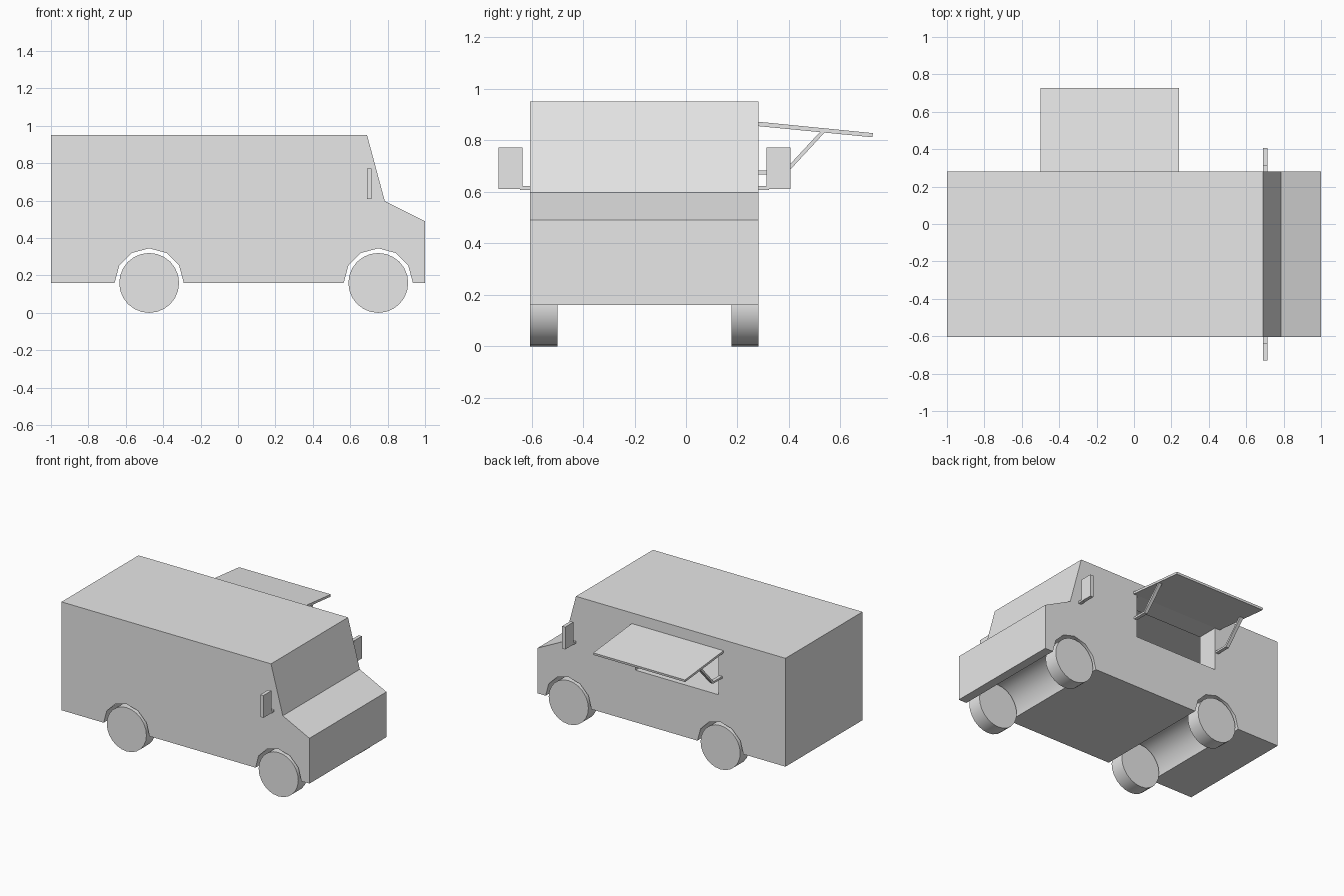
import bpy, bmesh, math
from mathutils import Matrix

if "Cube" in bpy.data.objects:
    bpy.data.objects.remove(bpy.data.objects["Cube"], do_unlink=True)

grey = bpy.data.materials.new("light_grey")
grey.use_nodes = True
grey.diffuse_color = (0.8, 0.8, 0.8, 1)
for node in grey.node_tree.nodes:
    if node.type == 'BSDF_PRINCIPLED':
        node.inputs["Base Color"].default_value = (0.8, 0.8, 0.8, 1)

RIGHT, LEFT = -0.605, 0.282          # side walls of the body in y
MIDDLE = (RIGHT + LEFT) / 2
AXLES = (-0.475, 0.75)


def add_object(name, bm):
    bmesh.ops.recalc_face_normals(bm, faces=bm.faces[:])
    mesh = bpy.data.meshes.new(name)
    bm.to_mesh(mesh)
    bm.free()
    mesh.materials.append(grey)
    obj = bpy.data.objects.new(name, mesh)
    bpy.context.collection.objects.link(obj)
    return obj


def prism_y(name, profile, y0, y1):
    """Extrude an (x, z) outline from y0 to y1."""
    bm = bmesh.new()
    face = bm.faces.new([bm.verts.new((x, y0, z)) for x, z in profile])
    new = bmesh.ops.extrude_face_region(bm, geom=[face])["geom"]
    verts = [v for v in new if isinstance(v, bmesh.types.BMVert)]
    bmesh.ops.translate(bm, verts=verts, vec=(0, y1 - y0, 0))
    return add_object(name, bm)


def prism_x(name, profile, x0, x1):
    """Extrude a (y, z) outline from x0 to x1."""
    bm = bmesh.new()
    face = bm.faces.new([bm.verts.new((x0, y, z)) for y, z in profile])
    new = bmesh.ops.extrude_face_region(bm, geom=[face])["geom"]
    verts = [v for v in new if isinstance(v, bmesh.types.BMVert)]
    bmesh.ops.translate(bm, verts=verts, vec=(x1 - x0, 0, 0))
    return add_object(name, bm)


def box(name, x0, x1, y0, y1, z0, z1):
    return prism_y(name, [(x0, z0), (x1, z0), (x1, z1), (x0, z1)], y0, y1)


def select_only(obj):
    bpy.ops.object.select_all(action='DESELECT')
    obj.select_set(True)
    bpy.context.view_layer.objects.active = obj


def smooth(obj):
    select_only(obj)
    bpy.ops.object.shade_smooth_by_angle(angle=math.radians(40))


def cut(target, cutter):
    select_only(target)
    mod = target.modifiers.new("cut", 'BOOLEAN')
    mod.operation = 'DIFFERENCE'
    mod.solver = 'EXACT'
    mod.object = cutter
    bpy.ops.object.modifier_apply(modifier=mod.name)
    bpy.data.objects.remove(cutter, do_unlink=True)


# Van body: side outline with two full-width wheel arches
outline = [(1, 0.16), (1, 0.49), (0.785, 0.597), (0.69, 0.95), (-1, 0.95), (-1, 0.16)]
for axle in AXLES:
    for step in range(7):
        a = math.pi - step * math.pi / 6
        outline.append((axle + 0.185 * math.cos(a), 0.16 + 0.185 * math.sin(a)))
body = prism_y("van_body", outline, RIGHT, LEFT)

# Serving room and hatch opening in the left wall
cut(body, box("room_cutter", -0.95, 0.55, RIGHT + 0.04, LEFT - 0.155, 0.54, 0.91))
cut(body, box("hatch_cutter", -0.46, 0.21, LEFT - 0.2, LEFT + 0.05, 0.54, 0.855))
smooth(body)

# Wheels
for end, axle in zip(("rear", "front"), AXLES):
    for side, y in (("right", RIGHT + 0.0525), ("left", LEFT - 0.0525)):
        bm = bmesh.new()
        bmesh.ops.create_cone(bm, cap_ends=True, segments=24, radius1=0.16,
                              radius2=0.16, depth=0.105,
                              matrix=Matrix.Rotation(math.pi / 2, 4, 'X'))
        wheel = add_object(f"{end}_{side}_wheel", bm)
        wheel.location = (axle, y, 0.16)
        smooth(wheel)

# Raised hatch awning
prism_x("awning", [(LEFT, 0.855), (0.724, 0.812), (0.726, 0.828), (LEFT, 0.872)], -0.5, 0.24)

# Bent struts holding the awning
strut = [(LEFT, 0.668), (0.388, 0.668), (0.54, 0.832), (0.522, 0.834),
         (0.381, 0.682), (LEFT, 0.682)]
for side, x in (("rear", -0.49), ("front", 0.21)):
    prism_x(f"{side}_strut", strut, x, x + 0.025)

# Door mirrors on short arms
for side, sign in (("right", -1), ("left", 1)):
    near, arm, far = (MIDDLE + sign * d for d in (0.44, 0.474, 0.567))
    box(f"{side}_mirror", 0.69, 0.715, *sorted((arm, far)), 0.61, 0.773)
    box(f"{side}_mirror_arm", 0.69, 0.715, *sorted((near, arm + sign * 0.01)), 0.608, 0.622)
